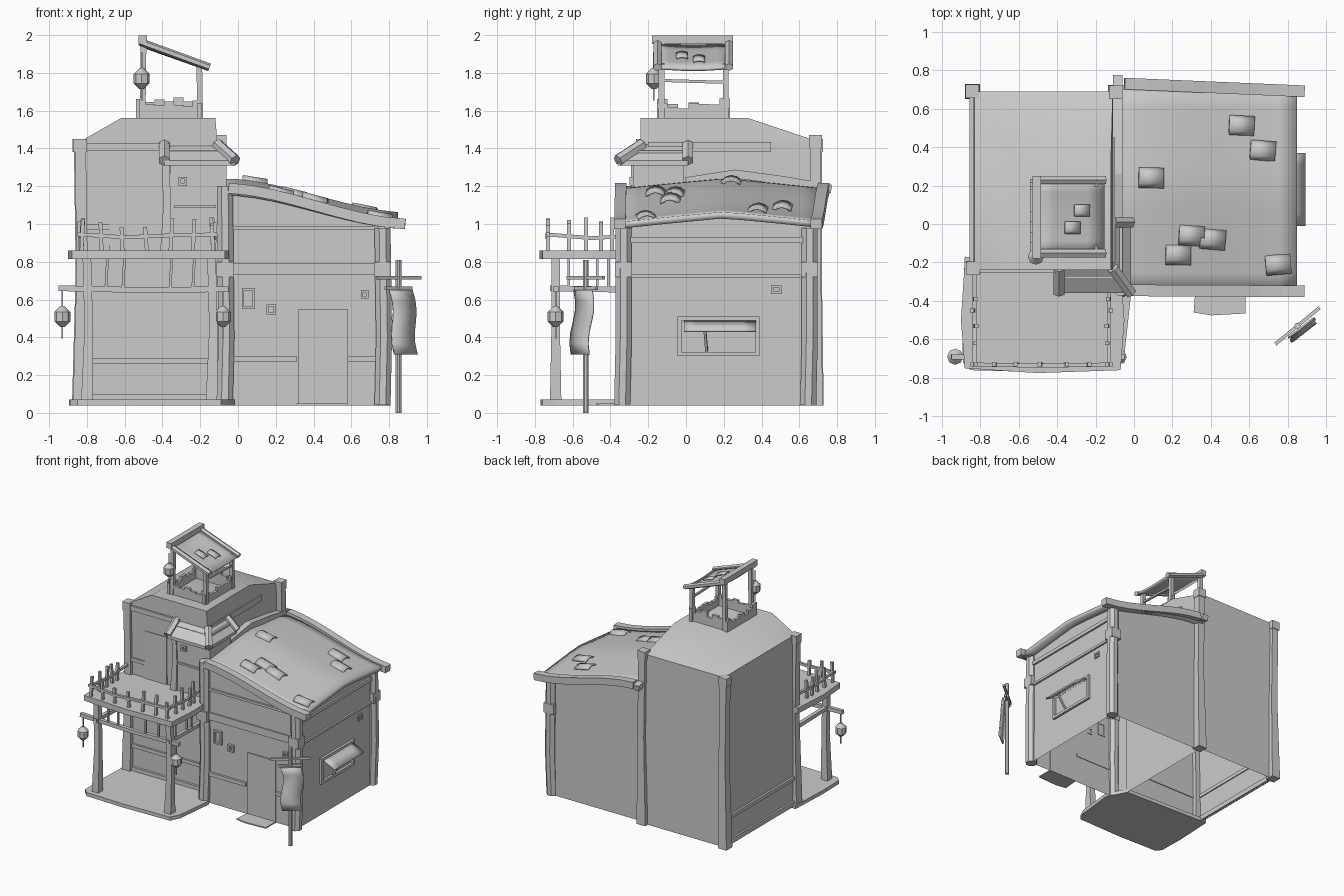
import bpy, bmesh, math, random
from mathutils import Vector

random.seed(4)
if "Cube" in bpy.data.objects:
    bpy.data.objects.remove(bpy.data.objects["Cube"])

GREY = (0.6, 0.6, 0.6, 1)
mat = bpy.data.materials.new("plain grey")
mat.use_nodes = True
mat.diffuse_color = GREY
mat.node_tree.nodes["Principled BSDF"].inputs["Base Color"].default_value = GREY


def mesh(name, verts, faces, smooth=False):
    me = bpy.data.meshes.new(name)
    me.from_pydata([tuple(v) for v in verts], [], faces)
    bm = bmesh.new()
    bm.from_mesh(me)
    bmesh.ops.recalc_face_normals(bm, faces=bm.faces)
    bm.to_mesh(me)
    bm.free()
    me.materials.append(mat)
    ob = bpy.data.objects.new(name, me)
    bpy.context.collection.objects.link(ob)
    if smooth:
        bpy.ops.object.select_all(action='DESELECT')
        ob.select_set(True)
        bpy.context.view_layer.objects.active = ob
        bpy.ops.object.shade_smooth_by_angle(angle=math.radians(35))
    return ob


def loft(name, rings, caps=True, closed=True, smooth=False):
    """Skin a list of rings that have equal point counts."""
    n = len(rings[0])
    verts = [p for r in rings for p in r]
    faces = [(k * n + i, k * n + (i + 1) % n, (k + 1) * n + (i + 1) % n, (k + 1) * n + i)
             for k in range(len(rings) - 1) for i in range(n if closed else n - 1)]
    if caps:
        faces += [tuple(range(n)), tuple(range(len(verts) - n, len(verts)))]
    return mesh(name, verts, faces, smooth)


def rect(x0, x1, y0, y1, z):
    return [(x0, y0, z), (x1, y0, z), (x1, y1, z), (x0, y1, z)]


def box(name, x0, x1, y0, y1, z0, z1):
    return loft(name, [rect(x0, x1, y0, y1, z0), rect(x0, x1, y0, y1, z1)])


def prism(name, pts, z0, z1):
    return loft(name, [[(x, y, z) for x, y in pts] for z in (z0, z1)])


def beam(name, path, w, h=None, sides=4):
    """Bar of width w and height h swept along a path."""
    path, h = [Vector(p) for p in path], h or w
    rings = []
    for i, p in enumerate(path):
        d = (path[min(i + 1, len(path) - 1)] - path[max(i - 1, 0)]).normalized()
        side = d.cross((0, 0, 1)) if abs(d.z) < 0.95 else Vector((1, 0, 0))
        side.normalize()
        up = side.cross(d)
        k = 0.5 / math.cos(math.pi / sides)
        rings.append([p + side * w * k * math.cos(a) + up * h * k * math.sin(a)
                      for a in (math.tau * (j + 0.5) / sides for j in range(sides))])
    return loft(name, rings, smooth=sides > 6)


def post(name, x, y, z0, z1, w, lean=0.01):
    """Slightly tapered, leaning square post."""
    a, b = w * 0.6, w * 0.45
    return loft(name, [rect(x - a, x + a, y - a, y + a, z0),
                       rect(x - b + lean, x + b + lean, y - b, y + b, (z0 + z1) / 2),
                       rect(x - b, x + b, y - b, y + b, z1)])


def wall_box(name, side, a0, a1, z0, z1, depth, at):
    """Box standing out of the front wall ('y') or the right wall ('x')."""
    if side == 'y':
        return box(name, a0, a1, at - depth, at + 0.005, z0, z1)
    return box(name, at - 0.005, at + depth, a0, a1, z0, z1)


def frame(name, side, a0, a1, z0, z1, at, t=0.012, depth=0.02):
    for p, q, r, s in ((a0, a1, z0, z0 + t), (a0, a1, z1 - t, z1),
                       (a0, a0 + t, z0 + t, z1 - t), (a1 - t, a1, z0 + t, z1 - t)):
        wall_box(name, side, p, q, r, s, depth, at)


def sheet(name, f, us, vs, t):
    """Thick curved sheet from a function of two parameters."""
    n = len(vs)
    ob = mesh(name, [f(u, v) for u in us for v in vs],
              [(i * n + j, (i + 1) * n + j, (i + 1) * n + j + 1, i * n + j + 1)
               for i in range(len(us) - 1) for j in range(n - 1)], True)
    mod = ob.modifiers.new("thickness", 'SOLIDIFY')
    mod.thickness, mod.offset = t, 0
    return ob


def span(a, b, n):
    return [a + (b - a) * i / n for i in range(n + 1)]


def lantern(x, y, z):
    prof = ((0.012, -0.055), (0.042, -0.025), (0.042, 0.025), (0.012, 0.055))
    loft("lantern", [[(x + r * math.cos(math.tau * i / 8), y + r * math.sin(math.tau * i / 8), z + h)
                      for i in range(8)] for r, h in prof], smooth=True)
    beam("lantern_cord", [(x, y, z - 0.115), (x, y, z + 0.14)], 0.007)


# Tall block with a hipped top, open underneath
base, eave = rect(-0.84, -0.1, -0.23, 0.69, 0.04), rect(-0.83, -0.11, -0.24, 0.69, 1.44)
loft("tall_walls", [base, eave], caps=False)
loft("tall_roof", [eave, rect(-0.62, -0.12, -0.24, 0.33, 1.56)], smooth=True)
for x, y, top in ((-0.835, -0.23, 1.45), (-0.84, 0.69, 1.45), (-0.095, 0.685, 1.47)):
    post("tall_corner_post", x, y, 0.04, top, 0.065)
    box("post_cap", x - 0.035, x + 0.035, y - 0.035, y + 0.035, top - 0.07, top)
wall_box("upper_trim", 'y', -0.8, -0.36, 1.39, 1.43, 0.02, -0.235)
wall_box("upper_door", 'y', -0.68, -0.48, 0.85, 1.25, 0.009, -0.235)
wall_box("wall_patch", 'y', -0.82, -0.68, 0.97, 1.0, 0.015, -0.235)
wall_box("low_trim", 'y', -0.82, -0.15, 0.26, 0.29, 0.018, -0.23)
wall_box("foot_trim", 'y', -0.84, -0.1, 0.05, 0.1, 0.02, -0.23)
box("side_trim", -0.855, -0.83, -0.2, 0.67, 0.26, 0.29)
box("side_trim", -0.855, -0.83, -0.2, 0.67, 0.05, 0.09)
box("right_upper_trim", -0.115, -0.1, -0.2, 0.45, 1.385, 1.435)

# Corner bay and its wrap-around awning
box("bay", -0.36, -0.06, -0.28, -0.01, 0.85, 1.39)
frame("bay_window", 'y', -0.315, -0.27, 1.205, 1.25, -0.28)
wall_box("bay_trim", 'y', -0.34, -0.12, 1.085, 1.1, 0.01, -0.28)
hi = [(-0.39, -0.23, 1.42), (-0.11, -0.23, 1.42), (-0.11, 0.01, 1.42)]
lo = [(-0.39, -0.36, 1.335), (-0.015, -0.36, 1.335), (-0.015, 0.01, 1.335)]
loft("awning", [hi, lo, [(x, y, z - 0.025) for x, y, z in lo],
                [(x, y, z - 0.025) for x, y, z in hi]], caps=False, closed=False)
for a, b in zip(hi, lo):
    beam("awning_rib", [a, b], 0.055, sides=6)
post("bay_post", -0.385, -0.27, 0.85, 1.35, 0.045)


# Low wing with a sagging, bowed roof
def slope(x, top, drop):
    t = max(0, min(1, (x + 0.05) / 0.93))
    return top - drop * (t * t * (3 - 2 * t) * 0.75 + t * 0.25)


def roof_z(x, y):
    return slope(x, 1.18, 0.18) + 0.055 * max(0, 1 - abs(y - 0.2) / 0.54) ** 0.9


ring = ([(-0.09, -0.2)] + [(x, -0.33) for x in span(-0.09, 0.775, 8)]
        + [(0.775, y) for y in span(-0.33, 0.665, 8)][1:] + [(x, 0.665) for x in span(0.775, -0.09, 8)][1:])
loft("wing_walls", [[(x, y, 0.04) for x, y in ring], [(x, y, roof_z(x, y) - 0.02) for x, y in ring]],
     caps=False, closed=False)
sheet("wing_roof", lambda x, y: (x, y, roof_z(x, y) - 0.01),
      span(-0.1, 0.845, 10), span(-0.36, 0.72, 10), 0.035)
for y0, y1 in ((-0.345, -0.35), (0.73, 0.69)):
    beam("roof_edge_beam", [(x, y0 + (y1 - y0) * (x + 0.05) / 0.94, slope(x, 1.19, 0.19))
                            for x in span(-0.05, 0.885, 8)], 0.06, 0.055)
beam("roof_ridge_beam", [(-0.085, 0.0, 1.225), (-0.085, 0.26, 1.265), (-0.085, 0.52, 1.23), (-0.085, 0.77, 1.185)],
     0.05, 0.045)
tiles = ((0.56, 0.51), (0.67, 0.38), (0.09, 0.24), (0.30, -0.06), (0.41, -0.08), (0.23, -0.16), (0.75, -0.21))
for cx, cy in tiles:
    a = random.uniform(-0.1, 0.1)
    sheet("roof_tile", lambda u, v: (cx + u - v * a, cy + v + u * a, roof_z(cx + u, cy) + 0.028 - 9 * v * v),
          [-0.065, 0.065], span(-0.05, 0.05, 4), 0.012)
for x, y, top in ((-0.07, -0.33, 1.2), (0.765, -0.33, 0.98), (0.765, 0.655, 0.98)):
    beam("wing_post", [(x, y - 0.008, 0.04), (x + 0.008, y, 0.4), (x, y, top)], 0.085, sides=8)
    box("post_collar", x - 0.045, x + 0.045, y - 0.045, y + 0.045, 0.72, 0.8)
for z0, z1, d in ((0.73, 0.79, 0.012), (0.97, 0.99, 0.015)):
    wall_box("front_trim", 'y', -0.05, 0.74, z0, z1, d, -0.33)
for z0, z1 in ((0.715, 0.735), (0.9, 0.93)):
    wall_box("side_plank", 'x', -0.3, 0.64, z0, z1, 0.015, 0.775)
for a, b in ((-0.04, 0.31), (0.58, 0.74)):
    wall_box("front_low_trim", 'y', a, b, 0.27, 0.3, 0.018, -0.33)
wall_box("door", 'y', 0.32, 0.58, 0.04, 0.55, 0.009, -0.33)
prism("door_step", [(0.31, -0.46), (0.4, -0.475), (0.58, -0.465), (0.58, -0.33), (0.32, -0.33)], 0.04, 0.05)
for a, b, z0, z1 in ((0.02, 0.09, 0.55, 0.66), (0.15, 0.2, 0.52, 0.575), (0.65, 0.69, 0.605, 0.65)):
    frame("front_window", 'y', a, b, z0, z1, -0.33)
frame("side_window_small", 'x', 0.45, 0.505, 0.63, 0.675, 0.775, depth=0.01)

# Large side window with a propped shutter
frame("side_window", 'x', -0.045, 0.39, 0.3, 0.51, 0.775, t=0.022)
sheet("window_shutter", lambda u, v: (0.785 + 0.105 * u, v, 0.488 - 0.055 * u),
      [0, 1], span(-0.01, 0.37, 6), 0.012)
beam("shutter_prop", [(0.79, 0.11, 0.32), (0.86, 0.1, 0.44)], 0.014)

# Porch floor, balcony deck, posts and rails
prism("porch_floor", [(-0.88, -0.17), (-0.895, -0.5), (-0.89, -0.72), (-0.85, -0.76), (-0.5, -0.77),
                      (-0.09, -0.76), (-0.05, -0.68), (-0.015, -0.36), (-0.1, -0.2)], 0.04, 0.07)
prism("balcony_deck", [(-0.88, -0.2), (-0.9, -0.5), (-0.88, -0.75), (-0.5, -0.775), (-0.07, -0.76),
                       (-0.05, -0.5), (-0.07, -0.22)], 0.815, 0.86)
for x in (-0.8, -0.14):
    post("porch_post", x, -0.69, 0.07, 0.82, 0.05)
    beam("porch_side_beam", [(x, -0.72, 0.66), (x, -0.24, 0.65)], 0.03)
beam("porch_front_beam", [(-0.95, -0.69, 0.66), (-0.5, -0.69, 0.65), (-0.05, -0.69, 0.655)], 0.03)
for x in (-0.7, -0.61, -0.36, -0.24):
    beam("under_deck_strut", [(x, -0.69, 0.65), (x + 0.01, -0.7, 0.83)], 0.014)
for y in (-0.62, -0.47, -0.41):
    beam("under_deck_strut", [(-0.14, y, 0.65), (-0.135, y, 0.83)], 0.014)
stakes = [(x, -0.73) for x in (-0.83, -0.72, -0.61, -0.48, -0.36, -0.24, -0.13)]
stakes += [(x, y) for x in (-0.83, -0.13) for y in (-0.62, -0.53, -0.45, -0.39)]
for x, y in stakes:
    beam("rail_stake", [(x, y, 0.82), (x + random.uniform(-.015, .015), y, random.uniform(0.97, 1.04))], 0.02)
for x in (-0.83, -0.13):
    beam("balcony_rail", [(x, -0.25, 0.94), (x, -0.5, 0.925), (x, -0.74, 0.945)], 0.02)
beam("balcony_rail", [(-0.85, -0.73, 0.945), (-0.6, -0.735, 0.93), (-0.35, -0.735, 0.94), (-0.11, -0.73, 0.945)], 0.02)
for x, y, z in ((-0.93, -0.69, 0.51), (-0.08, -0.69, 0.51), (-0.51, -0.17, 1.77)):
    lantern(x, y, z)

# Rooftop lookout: plank parapet, posts, sloping canopy
for i in range(7):
    for x, y, w, d in ((-0.515 + i * 0.05, -0.13, 0.026, 0.011), (-0.515 + i * 0.05, 0.205, 0.026, 0.011),
                       (-0.53, -0.125 + i * 0.055, 0.011, 0.028), (-0.205, -0.125 + i * 0.055, 0.011, 0.028)):
        box("parapet_plank", x - w, x + w, y - d, y + d, 1.55, random.uniform(1.61, 1.67))
for y in (-0.13, 0.21):
    beam("lookout_post", [(-0.505, y, 1.55), (-0.5, y, 1.96)], 0.03)
    beam("lookout_post", [(-0.2, y, 1.55), (-0.205, y, 1.85)], 0.03)
for y in (-0.152, 0.228):
    beam("canopy_edge_beam", [(-0.52, y, 1.965), (-0.15, y, 1.83)], 0.042, 0.035, sides=6)
beam("canopy_top_beam", [(-0.505, -0.18, 1.975), (-0.505, 0.25, 1.975)], 0.045)
beam("canopy_cross_bar", [(-0.2, -0.13, 1.76), (-0.2, 0.21, 1.75)], 0.016)


def canopy_z(x, y):
    return 1.955 - 0.355 * (x + 0.51) - 0.012 * math.cos((y - 0.04) * 7.5)


sheet("canopy", lambda x, y: (x, y, canopy_z(x, y)), span(-0.51, -0.155, 4), span(-0.15, 0.23, 6), 0.015)
for cx, cy in ((-0.27, 0.07), (-0.32, -0.02)):
    sheet("canopy_tile", lambda u, v: (cx + u, cy + v, canopy_z(cx + u, cy) + 0.022 - 9 * v * v),
          [-0.04, 0.04], span(-0.03, 0.03, 4), 0.01)

# Hanging banner on a free-standing pole
beam("banner_pole", [(0.85, -0.53, 0), (0.85, -0.53, 0.81)], 0.03, sides=8)
for z, k in ((0.715, 1), (0.66, 0.6)):
    beam("banner_bar", [(0.85 - 0.115 * k, -0.53 - 0.095 * k, z), (0.85 + 0.115 * k, -0.53 + 0.095 * k, z)], 0.018)
sheet("banner", lambda u, v: (0.862 + 0.06 * u + 0.03 * v + 0.012 * math.sin(v * 6),
                              -0.545 + 0.047 * u - 0.012 * v + 0.012 * math.sin(v * 6), 0.65 - 0.34 * v),
      [-1, 0, 1], span(0, 1, 6), 0.01)
